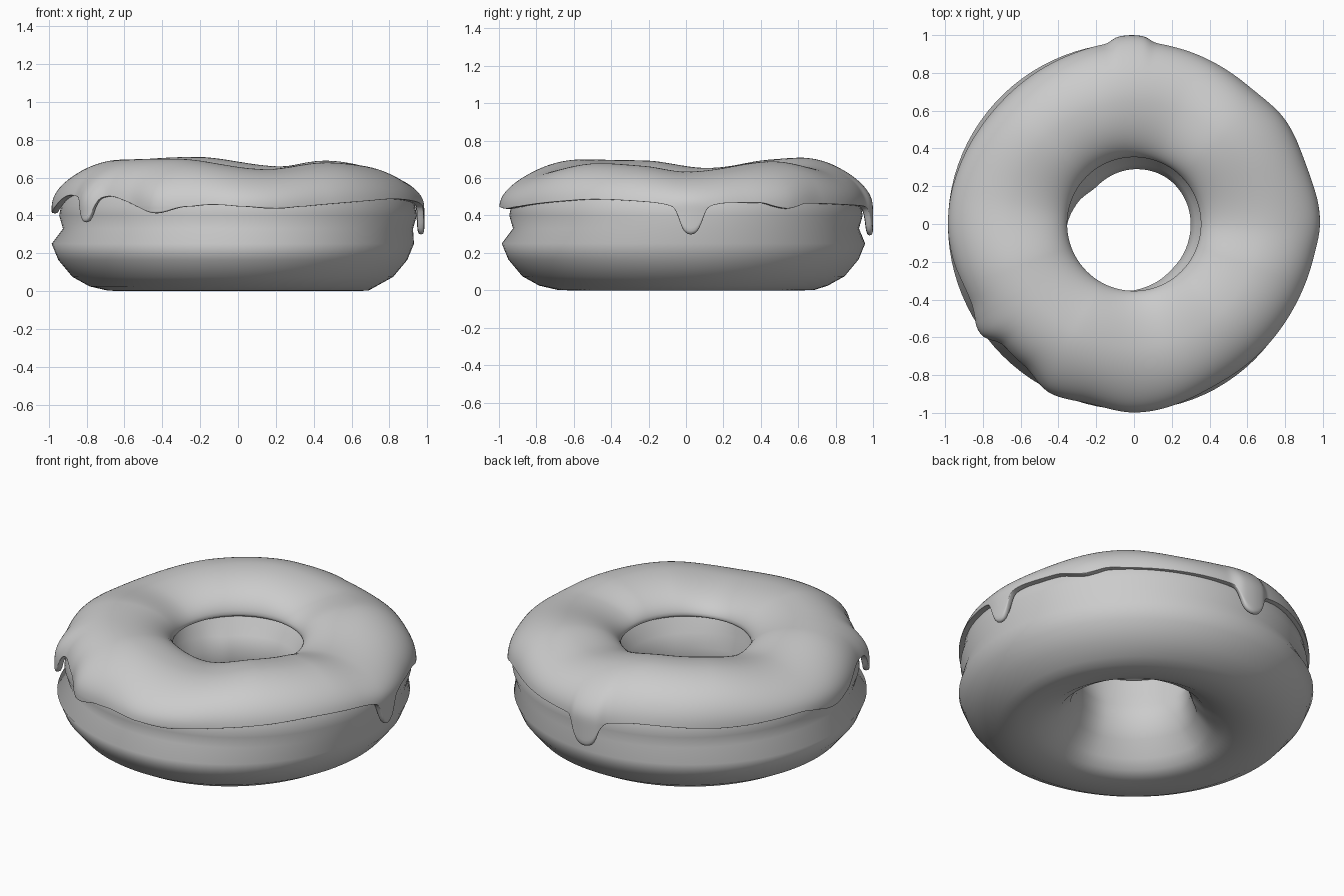
import bpy
from math import sin, cos, pi, radians, acos

if "Cube" in bpy.data.objects:
    bpy.data.objects.remove(bpy.data.objects["Cube"])


def ring_curve(keys):
    """Smooth periodic function of an angle in degrees, without overshoot."""
    n = len(keys)
    ang = [k[0] for k in keys]
    val = [k[1] for k in keys]
    gap = [(ang[(i + 1) % n] - ang[i]) % 360 for i in range(n)]
    slope = [(val[(i + 1) % n] - val[i]) / gap[i] for i in range(n)]
    tan = []
    for i in range(n):
        a, b = slope[i - 1], slope[i]
        tan.append(2 * a * b / (a + b) if a * b > 0 else 0)

    def f(d):
        for i in range(n):
            u = ((d - ang[i]) % 360) / gap[i]
            if u < 1:
                j = (i + 1) % n
                return (val[i] * (2*u**3 - 3*u*u + 1) + val[j] * (3*u*u - 2*u**3)
                        + gap[i] * (tan[i] * (u**3 - 2*u*u + u) + tan[j] * (u**3 - u*u)))
        return val[0]
    return f


def drip(centre, half, low, top):
    """Keys for one rounded drip of the icing edge."""
    right = [(half * w, low + (top - low) * v)
             for w, v in ((.55, .12), (.8, .38), (1, .75), (1.35, 1))]
    return ([(centre - a, z) for a, z in reversed(right)] + [(centre, low)]
            + [(centre + a, z) for a, z in right])


def sweep(name, section, segments, closed):
    """Revolve a section that changes with the angle."""
    verts, faces = [], []
    for i in range(segments):
        d = 360 * i / segments
        pts = section(d)
        m = len(pts)
        a = radians(d)
        verts += [(r * cos(a), r * sin(a), z) for r, z in pts]
        for j in range(m if closed else m - 1):
            k, i2 = (j + 1) % m, (i + 1) % segments
            faces.append((i * m + j, i2 * m + j, i2 * m + k, i * m + k))
    mesh = bpy.data.meshes.new(name)
    mesh.from_pydata(verts, [], faces)
    mesh.update()
    mesh.shade_smooth()
    ob = bpy.data.objects.new(name, mesh)
    bpy.context.collection.objects.link(ob)
    return ob


# Uneven shape around the ring: (degrees, value)
crest = ring_curve([(0, .635), (45, .69), (70, .66), (110, .71), (135, .70), (170, .655),
                    (200, .695), (240, .70), (283, .645), (315, .68), (340, .665)])
dough_out = ring_curve([(0, .93), (90, .958), (180, .985), (270, .985)])
hole = ring_curve([(0, .30), (45, .30), (90, .29), (135, .28), (160, .32), (190, .36),
                   (225, .36), (255, .36), (285, .335), (315, .31)])
icing_out = ring_curve([(1, .985), (20, .965), (34, .972), (50, .95), (70, .958), (83, .965),
                        (87, .995), (91, 1.0), (95, .995), (99, .965), (135, .955),
                        (180, .985), (205, .965), (215.5, 1.0), (223, .95), (232, .95),
                        (244, 1.0), (256, .98), (270, .998), (300, .955), (330, .96),
                        (350, .97)])
icing_edge = ring_curve([(-12, .475)] + drip(1.5, 4.3, .295, .452)
                        + [(13, .47), (24, .472), (34, .435), (42, .468), (66, .46)]
                        + drip(91, 5.5, .29, .45)
                        + [(110, .475), (140, .455), (165, .465), (180, .41), (202, .51)]
                        + drip(215.5, 3.6, .36, .495)
                        + [(224, .505), (232, .475), (244, .41), (253, .445), (262, .46),
                           (282, .435), (294, .455), (316, .48), (329, .49)])


# Dough: rounded base, pinched waist, upper half hidden by the icing
def dough_section(d):
    ro, ri, h = dough_out(d), hole(d), crest(d) - .04
    pts = [(.63, 0), (.69, .003)]
    pts += [(ro - o, z) for o, z in ((.2, .025), (.11, .075), (.035, .165), (0, .25))]
    pts += [(.925, .33), (.945, .40)]
    for i in range(7):
        t = pi / 2 * (1 - i / 6)
        pts.append((.65 + .285 * sin(t), .45 + (h - .45) * cos(t)))
    for i in range(1, 6):
        t = pi / 2 * i / 5
        pts.append((.65 - .26 * sin(t), .52 + (h - .52) * cos(t)))
    pts += [(ri + o, z) for o, z in ((.025, .43), (0, .35), (.005, .26), (.04, .16),
                                     (.11, .08))]
    return pts + [(.50, .025), (.57, .004)]


dough = sweep("dough", dough_section, 96, True)


# Icing: a shell over the crest, ending in a wavy edge with drips
def icing_section(d):
    h, ro, edge = crest(d), icing_out(d), icing_edge(d)
    pts = []
    for i in range(8):
        t = pi / 2 * (1 - i / 8)
        pts.append((.65 - .30 * sin(t), .52 + (h - .52) * cos(t)))
    base = .45
    t_end = acos((edge - base) / (h - base)) if edge > base else pi / 2
    for i in range(13):
        t = t_end * i / 12
        pts.append((.65 + .31 * sin(t) + (ro - .96) * sin(t) ** 4,
                    base + (h - base) * cos(t)))
    r, z = pts[-1]
    low = min(edge, z - .004)
    for i in range(1, 5):
        pts.append((r, z + (low - z) * i / 4))
    return pts[::-1]


icing = sweep("icing", icing_section, 288, False)
shell = icing.modifiers.new("thickness", 'SOLIDIFY')
shell.thickness = .035
shell.offset = -1
smooth = icing.modifiers.new("smooth", 'SUBSURF')
smooth.levels = smooth.render_levels = 1
